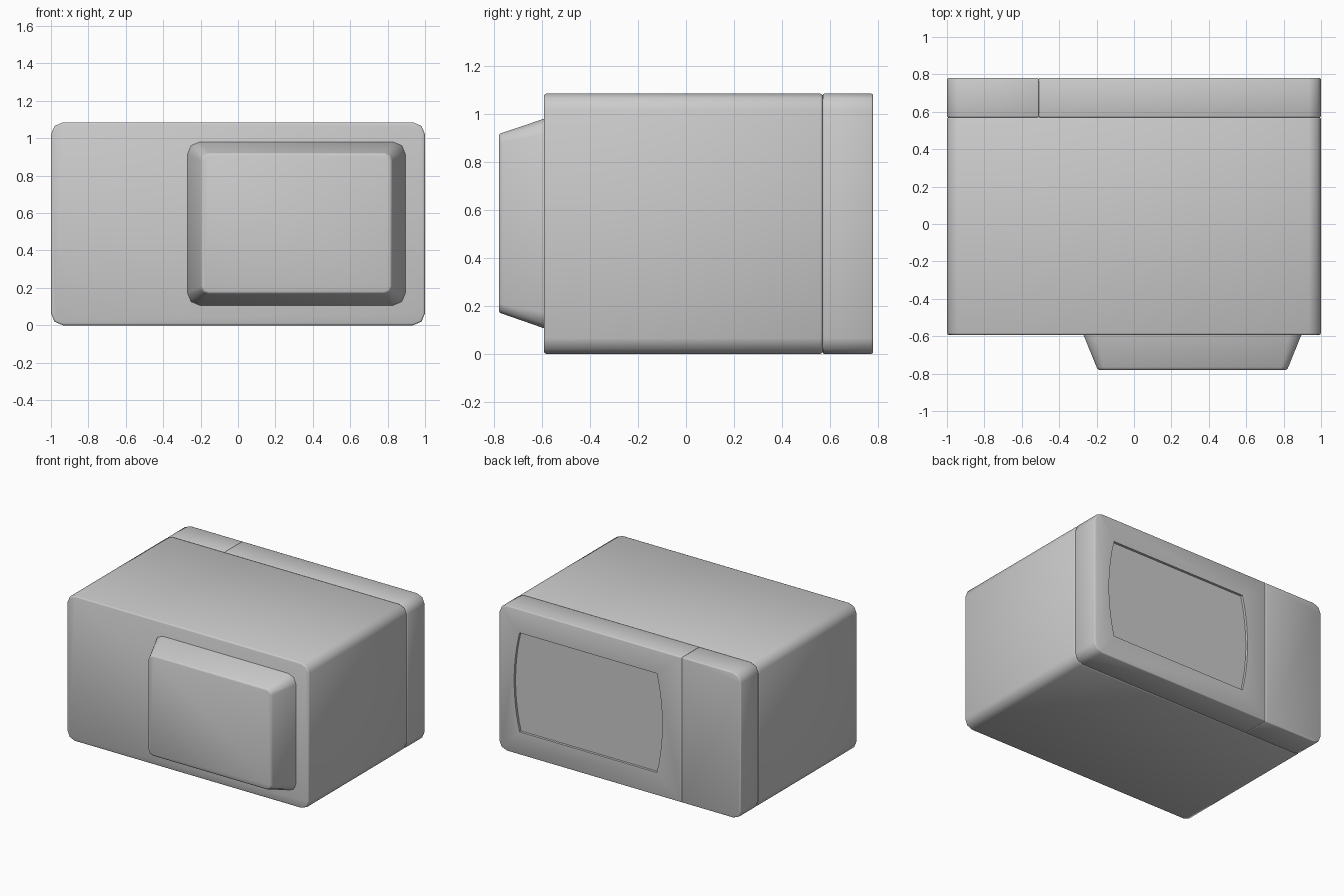
import bpy, bmesh, math
from math import sin, cos, pi

if "Cube" in bpy.data.objects:
    bpy.data.objects.remove(bpy.data.objects["Cube"])


def ring(x0, x1, z0, z1, rl, rr, seg=2):
    """Rounded rectangle in xz, with separate radii for the left and right corners."""
    pts = []
    corners = [(x1 - rr, z1 - rr, rr, 0), (x0 + rl, z1 - rl, rl, 1),
               (x0 + rl, z0 + rl, rl, 2), (x1 - rr, z0 + rr, rr, 3)]
    for cx, cz, r, q in corners:
        for i in range(seg + 1):
            a = (q + i / seg) * pi / 2
            pts.append((cx + r * cos(a), cz + r * sin(a)))
    return pts


def loft(name, sections):
    """Skin a list of (y, outline) sections and cap both ends."""
    bm = bmesh.new()
    loops = [[bm.verts.new((x, y, z)) for x, z in pts] for y, pts in sections]
    for a, b in zip(loops, loops[1:]):
        n = len(a)
        for i in range(n):
            j = (i + 1) % n
            bm.faces.new((a[i], a[j], b[j], b[i]))
    bm.faces.new(loops[0])
    bm.faces.new(loops[-1])
    bmesh.ops.recalc_face_normals(bm, faces=bm.faces)
    me = bpy.data.meshes.new(name)
    bm.to_mesh(me)
    bm.free()
    ob = bpy.data.objects.new(name, me)
    bpy.context.collection.objects.link(ob)
    return ob


def slab(name, x0, x1, z0, z1, y0, y1, rl, rr, b=0.01):
    """Rounded box along y with small eased edges at both ends."""
    def small(d):
        return ring(x0 + d, x1 - d, z0 + d, z1 - d, max(rl - d, 0.002), max(rr - d, 0.002))
    return loft(name, [(y0, small(b)), (y0 + b * 0.3, small(b * 0.3)), (y0 + b, small(0)),
                       (y1 - b, small(0)), (y1 - b * 0.3, small(b * 0.3)), (y1, small(b))])


def smooth(ob):
    bpy.ops.object.select_all(action='DESELECT')
    ob.select_set(True)
    bpy.context.view_layer.objects.active = ob
    bpy.ops.object.shade_smooth_by_angle(angle=math.radians(50))


H, R, SPLIT = 1.085, 0.065, -0.51

# Main casing
body = slab("casing", -1, 1, 0, H, -0.593, 0.57, R, R)

# Control panel and door, side by side
panel = slab("control_panel", -1, SPLIT, 0, H, 0.57, 0.78, R, 0.005, 0.007)
door = slab("door", SPLIT, 1, 0, H, 0.57, 0.78, 0.005, R, 0.007)

# Tapered housing on the other face
housing = loft("tapered_housing", [
    (-0.58, ring(-0.27, 0.895, 0.107, 0.98, 0.065, 0.065)),
    (-0.593, ring(-0.27, 0.895, 0.107, 0.98, 0.065, 0.065)),
    (-0.765, ring(-0.20, 0.825, 0.167, 0.922, 0.04, 0.04)),
    (-0.776, ring(-0.195, 0.82, 0.171, 0.918, 0.037, 0.037)),
    (-0.78, ring(-0.185, 0.81, 0.18, 0.909, 0.03, 0.03))])

# Recessed window with bowed sides
N, z0, z1 = 10, 0.17, 0.91
right = [(0.83 + 0.045 * (1 - (2 * i / N - 1) ** 2), z0 + (z1 - z0) * i / N) for i in range(N + 1)]
left = [(0.525 - x, z) for x, z in reversed(right)]
outline = right + left
cutter = loft("window_cutter", [(0.762, outline), (0.85, outline)])
cutter.hide_render = True
mod = door.modifiers.new("window", 'BOOLEAN')
mod.operation = 'DIFFERENCE'
mod.object = cutter
mod.solver = 'EXACT'
bpy.context.view_layer.objects.active = door
bpy.ops.object.modifier_apply(modifier=mod.name)
bpy.data.objects.remove(cutter)

for ob in (body, panel, door, housing):
    smooth(ob)
